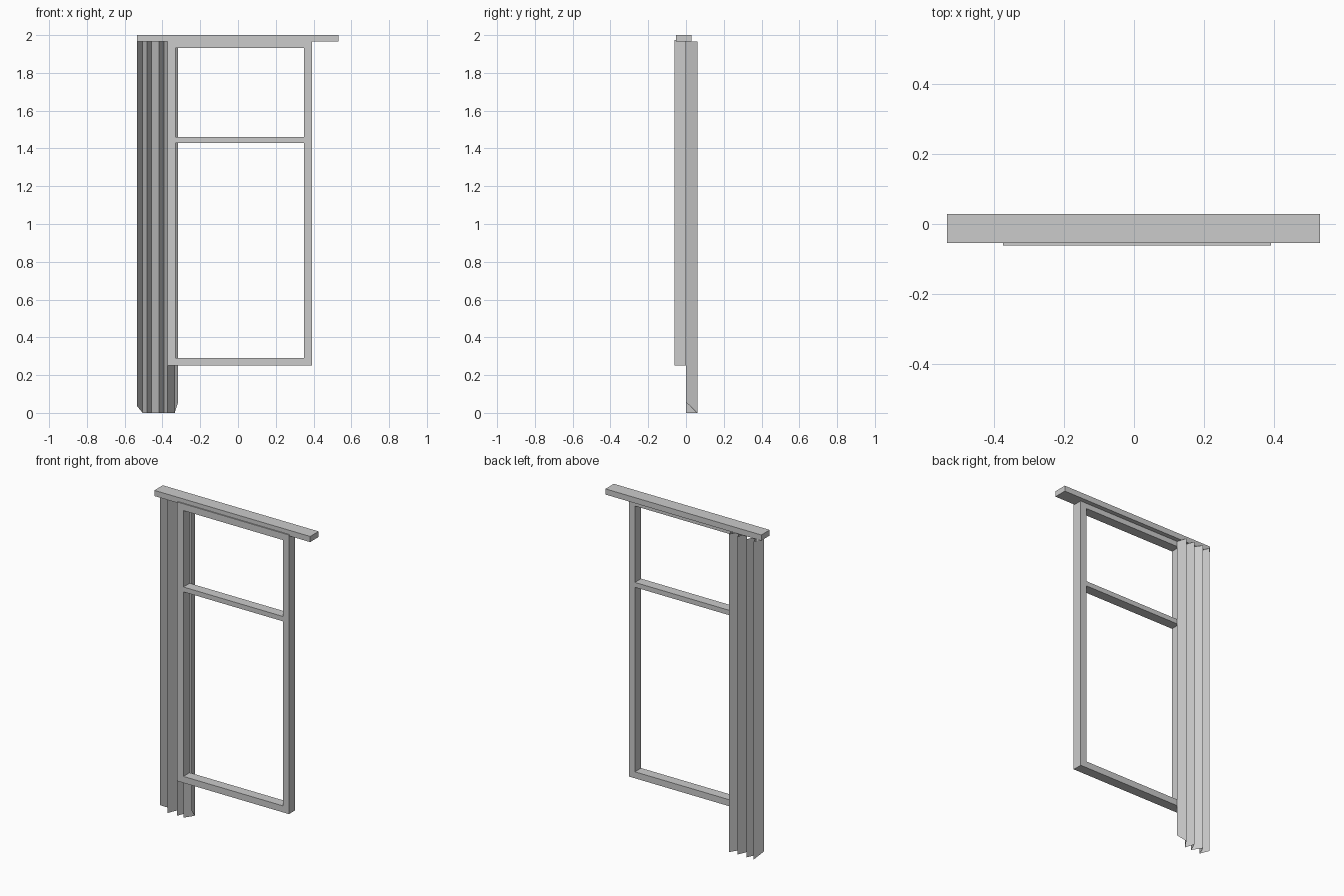
import bpy

if "Cube" in bpy.data.objects:
    bpy.data.objects.remove(bpy.data.objects["Cube"])


def mesh_object(name, verts, faces):
    mesh = bpy.data.meshes.new(name)
    mesh.from_pydata(verts, [], faces)
    mesh.update()
    obj = bpy.data.objects.new(name, mesh)
    bpy.context.collection.objects.link(obj)
    return obj


def box(name, x0, x1, y0, y1, z0, z1):
    verts = [(x, y, z) for z in (z0, z1)
             for x, y in ((x0, y0), (x1, y0), (x1, y1), (x0, y1))]
    faces = [(3, 2, 1, 0), (4, 5, 6, 7)]
    faces += [(i, (i + 1) % 4, (i + 1) % 4 + 4, i + 4) for i in range(4)]
    return mesh_object(name, verts, faces)


# Window frame: two stiles joined by three cross bars
FRONT, BACK = -0.061, 0.0
LEFT, RIGHT = -0.374, 0.391
INNER_L, INNER_R = -0.33, 0.349
for name, x0, x1 in (("left_stile", LEFT, INNER_L), ("right_stile", INNER_R, RIGHT)):
    box(name, x0, x1, FRONT, BACK, 0.25, 1.974)
for name, z0, z1 in (("bottom_bar", 0.25, 0.29),
                     ("middle_bar", 1.43, 1.46),
                     ("top_bar", 1.932, 1.974)):
    box(name, INNER_L, INNER_R, FRONT, BACK, z0, z1)

# Curtain rail over the window
box("curtain_rail", -0.534, 0.531, -0.054, 0.028, 1.965, 2.0)

# Curtain: one thin pleated sheet, its two outer hem corners lifted
fold_x = [-0.534, -0.505, -0.482, -0.457, -0.418, -0.393, -0.373, -0.335, -0.317]
verts = []
for i, x in enumerate(fold_x):
    hem = {0: 0.035, len(fold_x) - 1: 0.057}.get(i, 0.0)
    y = 0.06 * (i % 2)
    verts += [(x, y, hem), (x, y, 1.965)]
faces = [(2 * i, 2 * i + 2, 2 * i + 3, 2 * i + 1) for i in range(len(fold_x) - 1)]
mesh_object("pleated_curtain", verts, faces)
